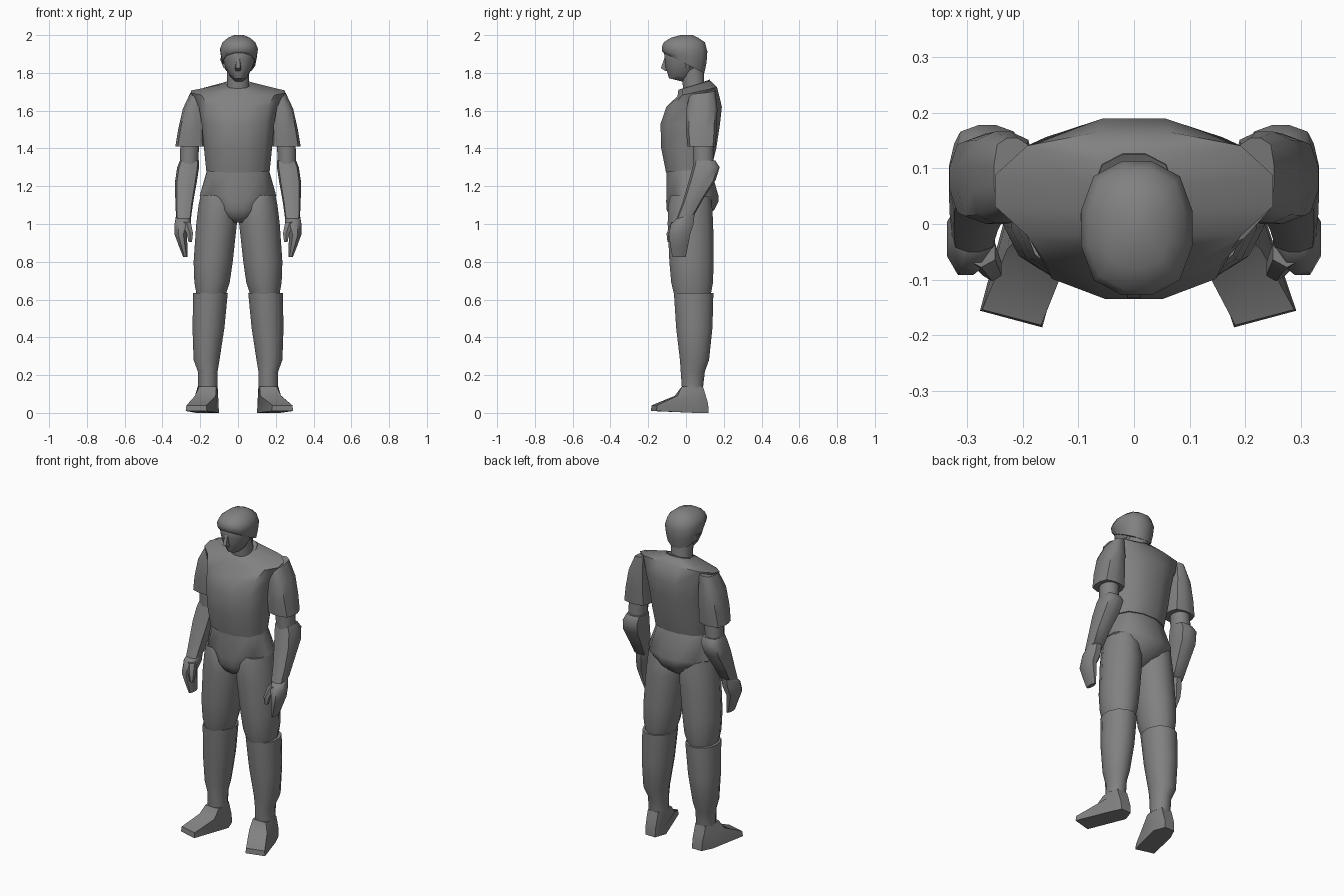
import bpy, bmesh, math

gray = bpy.data.materials.new("plain_gray")
gray.diffuse_color = (0.22, 0.22, 0.22, 1)


def skin(name, rings, angle=50):
    """Skin a stack of equal-length point rings and cap both ends."""
    bm = bmesh.new()
    loops = [[bm.verts.new(p) for p in ring] for ring in rings]
    n = len(loops[0])
    for a, b in zip(loops, loops[1:]):
        for i in range(n):
            j = (i + 1) % n
            bm.faces.new((a[i], a[j], b[j], b[i]))
    bm.faces.new(loops[0])
    bm.faces.new(loops[-1])
    bmesh.ops.recalc_face_normals(bm, faces=bm.faces)
    me = bpy.data.meshes.new(name)
    bm.to_mesh(me)
    bm.free()
    me.materials.append(gray)
    ob = bpy.data.objects.new(name, me)
    bpy.context.collection.objects.link(ob)
    bpy.ops.object.select_all(action='DESELECT')
    ob.select_set(True)
    bpy.context.view_layer.objects.active = ob
    bpy.ops.object.shade_smooth_by_angle(angle=math.radians(angle))
    return ob


def loft(name, rows, side=1, n=12, power=2.5):
    """Rows are (z, x0, x1, y0, y1[, slope_y[, slope_x]]): rounded boxes, bottom to top."""
    unit = []
    for i in range(n):
        t = 2 * math.pi * (i + 0.5) / n
        c, s = math.cos(t), math.sin(t)
        k = (abs(c) ** power + abs(s) ** power) ** (-1 / power)
        unit.append((c * k, s * k))
    mx = max(u for u, v in unit)
    my = max(v for u, v in unit)
    rings = []
    for row in rows:
        z, x0, x1, y0, y1, sy, sx = (tuple(row) + (0, 0))[:7]
        ring = []
        for u, v in unit:
            dx, dy = u / mx * (x1 - x0) / 2, v / my * (y1 - y0) / 2
            ring.append((side * ((x0 + x1) / 2 + dx), (y0 + y1) / 2 + dy,
                         z + sy * dy + sx * dx))
        rings.append(ring)
    return skin(name, rings)


def centred(name, rows, x=0, **kw):
    """Rows are (z, half_width, y0, y1[, slope_y])."""
    return loft(name, [(r[0], x - r[1], x + r[1], *r[2:]) for r in rows], **kw)


# Shirt body with sloping shoulders
centred("shirt", [
    (1.285, .168, -.106, .135, .10),
    (1.40, .180, -.131, .160),
    (1.53, .192, -.135, .180),
    (1.62, .207, -.104, .190),
    (1.70, .250, -.045, .165, .22),
    (1.735, .078, -.040, .130, .28),
])
centred("collar", [
    (1.69, .080, -.045, .132, .30),
    (1.735, .074, -.040, .126, .36),
    (1.730, .060, -.020, .105, .36),
])

# Hips and crotch
centred("hips", [
    (1.008, .035, -.05, .06),
    (1.035, .092, -.085, .10),
    (1.075, .138, -.102, .15),
    (1.12, .162, -.105, .172),
    (1.148, .203, -.103, .172),
    (1.285, .163, -.102, .130, .10),
], power=2.3)

# Neck, face and hair
HEAD_X = .005
centred("neck", [(1.69, .062, -.012, .105), (1.76, .057, -.02, .096), (1.85, .06, -.03, .092)])
centred("face", [
    (1.762, .024, -.090, -.015, -.25),
    (1.785, .047, -.098, .03, -.2),
    (1.83, .071, -.108, .07),
    (1.87, .084, -.112, .09),
    (1.92, .090, -.118, .09),
    (1.95, .07, -.09, .07),
], HEAD_X, power=2.2)
centred("hair", [
    (1.852, .086, -.118, .097, -.50),
    (1.885, .094, -.126, .109, -.25),
    (1.925, .100, -.128, .113, -.1),
    (1.962, .087, -.118, .100),
    (1.986, .058, -.080, .065),
    (2.0, .025, -.03, .035),
], HEAD_X, power=2.6)
skin("nose", [
    [(-.008, -.112, 1.885), (.008, -.112, 1.885), (.008, -.09, 1.885), (-.008, -.09, 1.885)],
    [(-.012, -.133, 1.825), (.012, -.133, 1.825), (.02, -.09, 1.825), (-.02, -.09, 1.825)],
    [(-.01, -.110, 1.81), (.01, -.110, 1.81), (.015, -.09, 1.81), (-.015, -.09, 1.81)],
])

for side, tag in ((-1, "right"), (1, "left")):
    loft(tag + "_ear", [(1.825, .05, .076, -.005, .02), (1.875, .06, .096, -.005, .03)],
         side, n=8)

    # Sleeve, arm and hand
    loft(tag + "_sleeve", [
        (1.41, .175, .332, .008, .156),
        (1.50, .178, .317, .0, .163),
        (1.61, .18, .292, .002, .166),
        (1.698, .185, .252, .02, .155, .12, -.15),
    ], side, power=3.5)
    loft(tag + "_upper_arm", [(1.31, .212, .308, .04, .146), (1.43, .205, .305, .035, .145)],
         side)
    loft(tag + "_forearm", [
        (1.04, .248, .328, -.05, .046, .25),
        (1.12, .237, .332, -.020, .09, .2),
        (1.225, .218, .333, .012, .157, .1),
        (1.30, .206, .322, .035, .178),
        (1.335, .206, .308, .045, .156),
    ], side, power=3.8)
    loft(tag + "_hand", [
        (.825, .266, .29, -.072, -.002),
        (.88, .268, .312, -.082, .01),
        (.945, .27, .336, -.092, .022),
        (1.0, .25, .336, -.08, .04),
        (1.04, .25, .328, -.05, .045, .25),
    ], side, n=8, power=2.6)
    loft(tag + "_thumb", [
        (.905, .244, .262, -.098, -.07),
        (.95, .238, .272, -.103, -.06),
        (1.01, .25, .30, -.078, -.02),
    ], side, n=6)

    # Leg
    loft(tag + "_thigh", [
        (.63, .064, .22, -.064, .132),
        (.69, .044, .231, -.078, .143),
        (.80, .028, .235, -.088, .146),
        (1.0, .006, .221, -.097, .144),
        (1.10, .01, .209, -.094, .138),
        (1.15, .05, .198, -.083, .13),
    ], side, power=2.05)
    loft(tag + "_shin", [
        (.135, .108, .213, -.022, .09),
        (.22, .108, .213, -.028, .10),
        (.28, .098, .235, -.032, .122),
        (.45, .072, .241, -.052, .14),
        (.635, .054, .237, -.064, .145),
    ], side, power=2.1)

    # Shoe turned outwards, from sole to ankle; the two toes are set slightly unevenly
    shift = .015 if side < 0 else 0
    shoe = [
        [(.18, -.186, .01), (.292, -.156, .01), (.222, .05, 0),
         (.19, .12, 0), (.125, .12, 0), (.1, .05, 0)],
        [(.182, -.182, .04), (.288, -.154, .04), (.222, .05, .05),
         (.192, .117, .05), (.125, .117, .05), (.104, .05, .05)],
        [(.118, -.06, .09), (.228, -.045, .09), (.218, .05, .10),
         (.195, .102, .10), (.125, .102, .10), (.105, .05, .10)],
        [(.115, -.022, .14), (.205, -.022, .14), (.213, .04, .14),
         (.195, .09, .14), (.125, .09, .14), (.108, .04, .14)],
    ]
    skin(tag + "_shoe", [[(side * x + (shift if y < -.1 else 0), y, z) for x, y, z in r]
                         for r in shoe])
